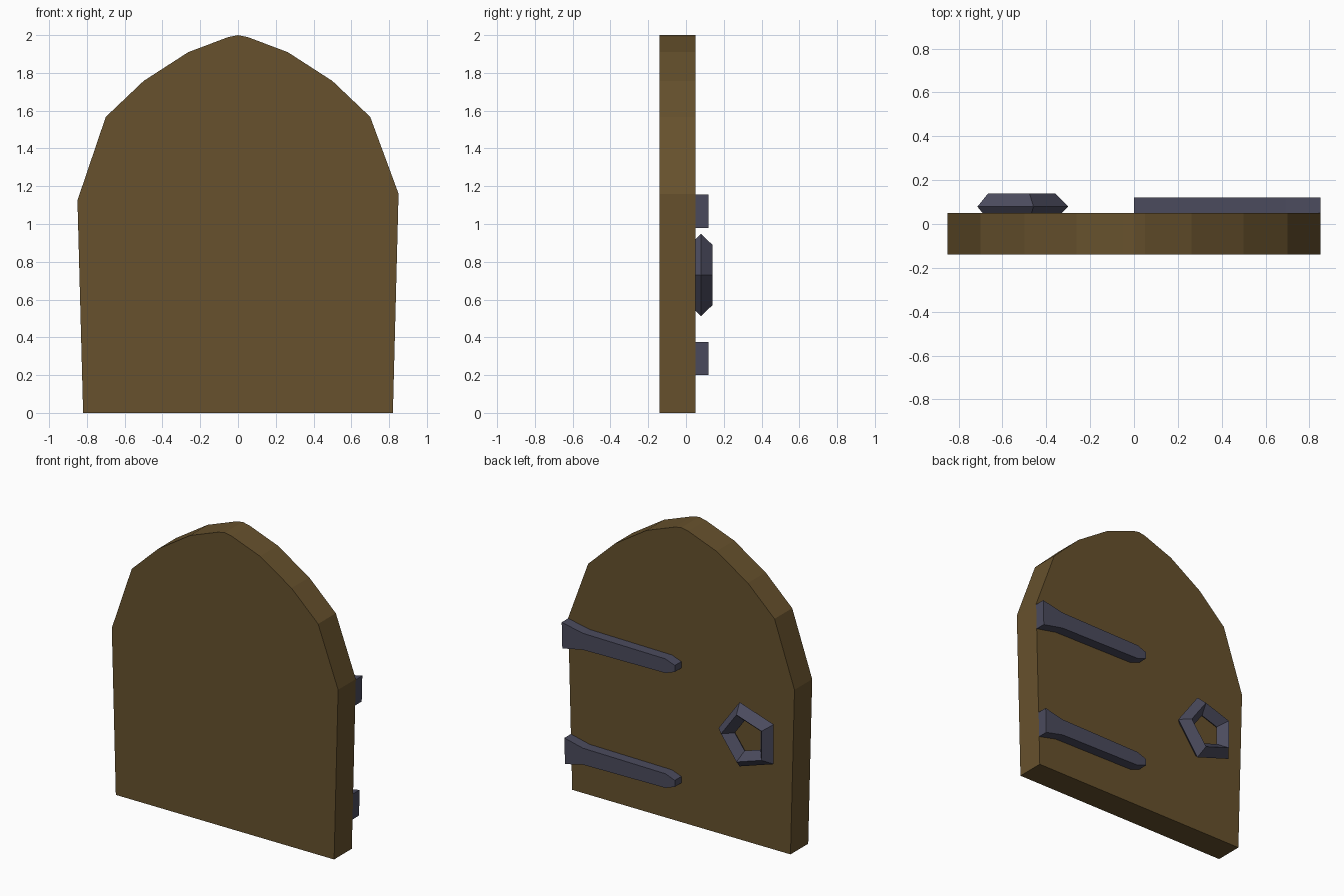
import bpy, bmesh
from math import radians

if "Cube" in bpy.data.objects:
    bpy.data.objects.remove(bpy.data.objects["Cube"])


def material(name, rgb):
    m = bpy.data.materials.new(name)
    m.diffuse_color = (*rgb, 1)
    m.use_nodes = True
    m.node_tree.nodes["Principled BSDF"].inputs["Base Color"].default_value = m.diffuse_color
    return m


wood = material("wood", (0.135, 0.083, 0.026))
iron = material("iron", (0.07, 0.07, 0.11))


def slab(name, profile, y0, y1, mat):
    """Extrude an (x, z) outline from y0 to y1."""
    bm = bmesh.new()
    face = bm.faces.new([bm.verts.new((x, y0, z)) for x, z in profile])
    new = bmesh.ops.extrude_face_region(bm, geom=[face])["geom"]
    verts = [v for v in new if isinstance(v, bmesh.types.BMVert)]
    bmesh.ops.translate(bm, verts=verts, vec=(0, y1 - y0, 0))
    bmesh.ops.recalc_face_normals(bm, faces=bm.faces)
    mesh = bpy.data.meshes.new(name)
    bm.to_mesh(mesh)
    bm.free()
    mesh.materials.append(mat)
    obj = bpy.data.objects.new(name, mesh)
    bpy.context.collection.objects.link(obj)
    return obj


# Arched door panel, slightly uneven at the shoulders
arch = [(0.70, 1.567), (0.50, 1.757), (0.263, 1.91), (0.05, 1.99)]
outline = [(0.82, 0), (0.85, 1.16)] + arch + [(0, 2.0)]
outline += [(-x, z) for x, z in reversed(arch)] + [(-0.85, 1.125), (-0.82, 0)]
slab("door_panel", outline, -0.14, 0.05, wood)


# Tapered hinge straps, flush with the leaning door edge
def edge_x(z):
    return 0.82 + 0.03 * z / 1.16


for name, z in (("lower_hinge", 0.288), ("upper_hinge", 1.068)):
    half = [(0.69, 0.056), (0.07, 0.048), (0.0, 0.022)]
    top = [(edge_x(z + 0.088), z + 0.088)] + [(x, z + h) for x, h in half]
    bottom = [(edge_x(z - 0.088), z - 0.088)] + [(x, z - h) for x, h in half]
    slab(name, top + bottom[::-1], 0.05, 0.12, iron)

# Five-sided ring handle
bpy.ops.mesh.primitive_torus_add(
    major_segments=5, minor_segments=4, major_radius=0.168, minor_radius=0.061,
    location=(-0.529, 0.079, 0.73), rotation=(radians(90), 0, 0))
ring = bpy.context.object
ring.name = "ring_handle"
ring.data.materials.append(iron)
bpy.ops.object.shade_flat()
